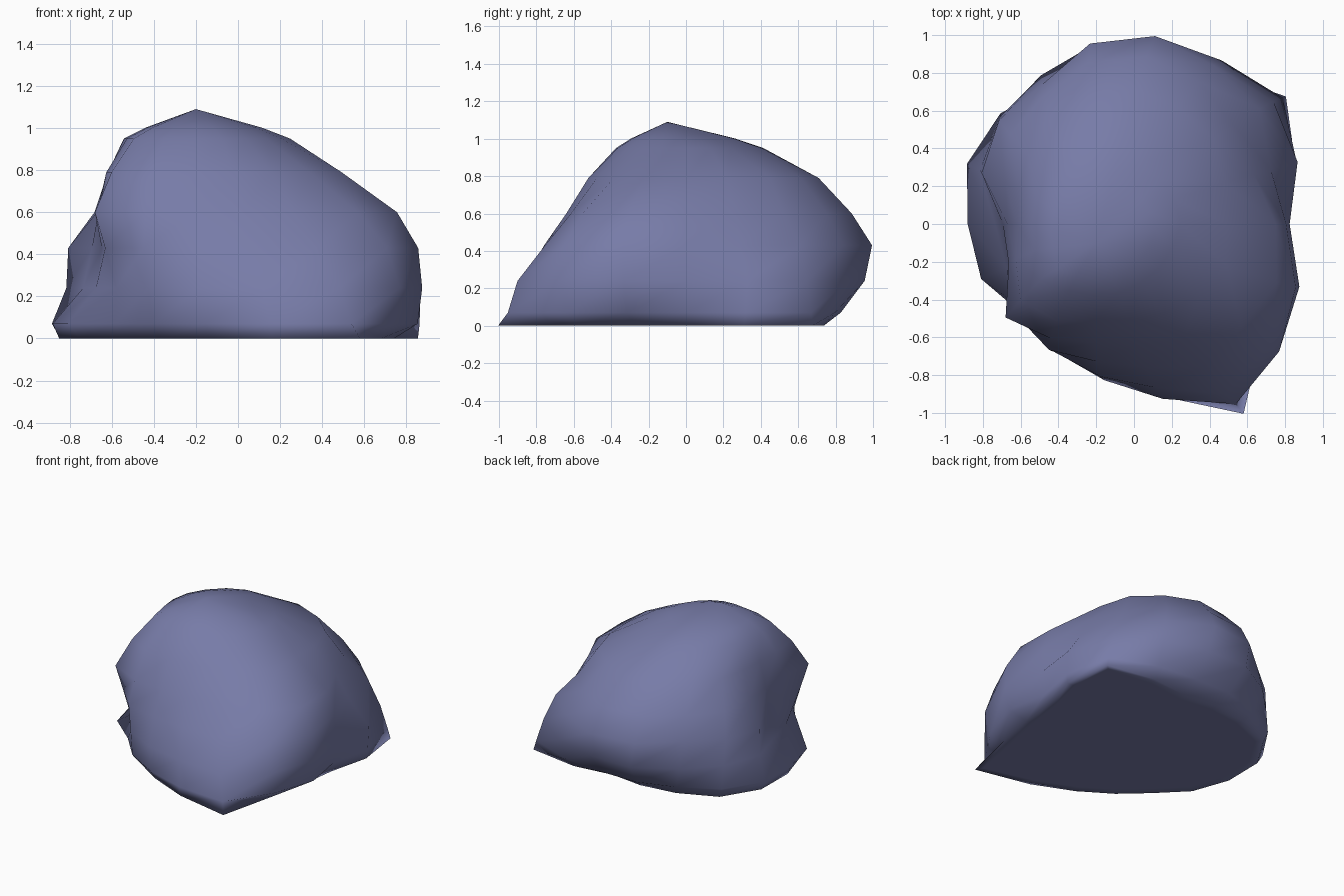
import bpy
import bmesh
from math import cos, sin, tau
from mathutils import Vector

default_cube = bpy.data.objects.get("Cube")
if default_cube:
    bpy.data.objects.remove(default_cube, do_unlink=True)

# Horizontal outlines: height -> radii in hundredths, counter-clockwise from +x
OUTLINES = {
    0.00: (78, 91, 105, 85, 71, 74, 80, 89, 90, 85, 80, 73, 74, 80, 93, 116, 89, 79),
    0.07: (81, 93, 104, 92, 84, 84, 85, 91, 93, 87, 85, 75, 79, 84, 94, 110, 99, 92),
    0.24: (86, 96, 101, 100, 97, 97, 91, 88, 83, 70, 68, 71, 78, 82, 88, 104, 105, 97),
    0.43: (87, 84, 95, 97, 101, 97, 85, 85, 79, 63, 62, 74, 77, 74, 77, 87, 101, 98),
    0.60: (84, 77, 81, 87, 90, 87, 78, 74, 63, 58, 61, 77, 70, 64, 65, 71, 86, 90),
    0.79: (61, 64, 70, 71, 72, 68, 64, 58, 52, 50, 54, 63, 59, 53, 53, 55, 60, 65),
    0.95: (39, 38, 37, 37, 41, 42, 41, 40, 40, 40, 41, 46, 41, 38, 37, 36, 36, 37),
}
LEAN = -0.15
PEAK = Vector((-0.2, -0.1, 1.09))


def outline_points(height, radii):
    """Points of one outline, its centre leaning sideways with height."""
    step = tau / len(radii)
    return [
        Vector((LEAN * height + r / 100 * cos(i * step), r / 100 * sin(i * step), height))
        for i, r in enumerate(radii)
    ]


def make_material(name, colour):
    material = bpy.data.materials.new(name)
    material.use_nodes = True
    material.diffuse_color = colour
    material.node_tree.nodes["Principled BSDF"].inputs["Base Color"].default_value = colour
    return material


# Rounded crown: one more ring between the last outline and the peak
rings = [outline_points(height, radii) for height, radii in OUTLINES.items()]
crown = [point.lerp(PEAK, 0.3) for point in rings[-1]]
for point in crown:
    point.z += 0.01
rings.append(crown)

# Skin the outlines, then close the flat base and the crown
bm = bmesh.new()
loops = [[bm.verts.new(point) for point in ring] for ring in rings]
for lower, upper in zip(loops, loops[1:]):
    for i in range(len(lower)):
        j = (i + 1) % len(lower)
        bm.faces.new((lower[i], lower[j], upper[j], upper[i]))
base = bm.faces.new(reversed(loops[0]))
peak = bm.verts.new(PEAK)
for i, vert in enumerate(loops[-1]):
    bm.faces.new((vert, loops[-1][(i + 1) % len(loops[-1])], peak))
bmesh.ops.recalc_face_normals(bm, faces=bm.faces)

# A narrow rim keeps the middle of the base flat under smooth shading
bmesh.ops.inset_region(bm, faces=[base], thickness=0.06)

mesh = bpy.data.meshes.new("boulder")
bm.to_mesh(mesh)
bm.free()
boulder = bpy.data.objects.new("boulder", mesh)
bpy.context.collection.objects.link(boulder)
mesh.materials.append(make_material("slate blue stone", (0.185, 0.2, 0.39, 1)))

# Soft, worn stone all over
mesh.shade_smooth()
